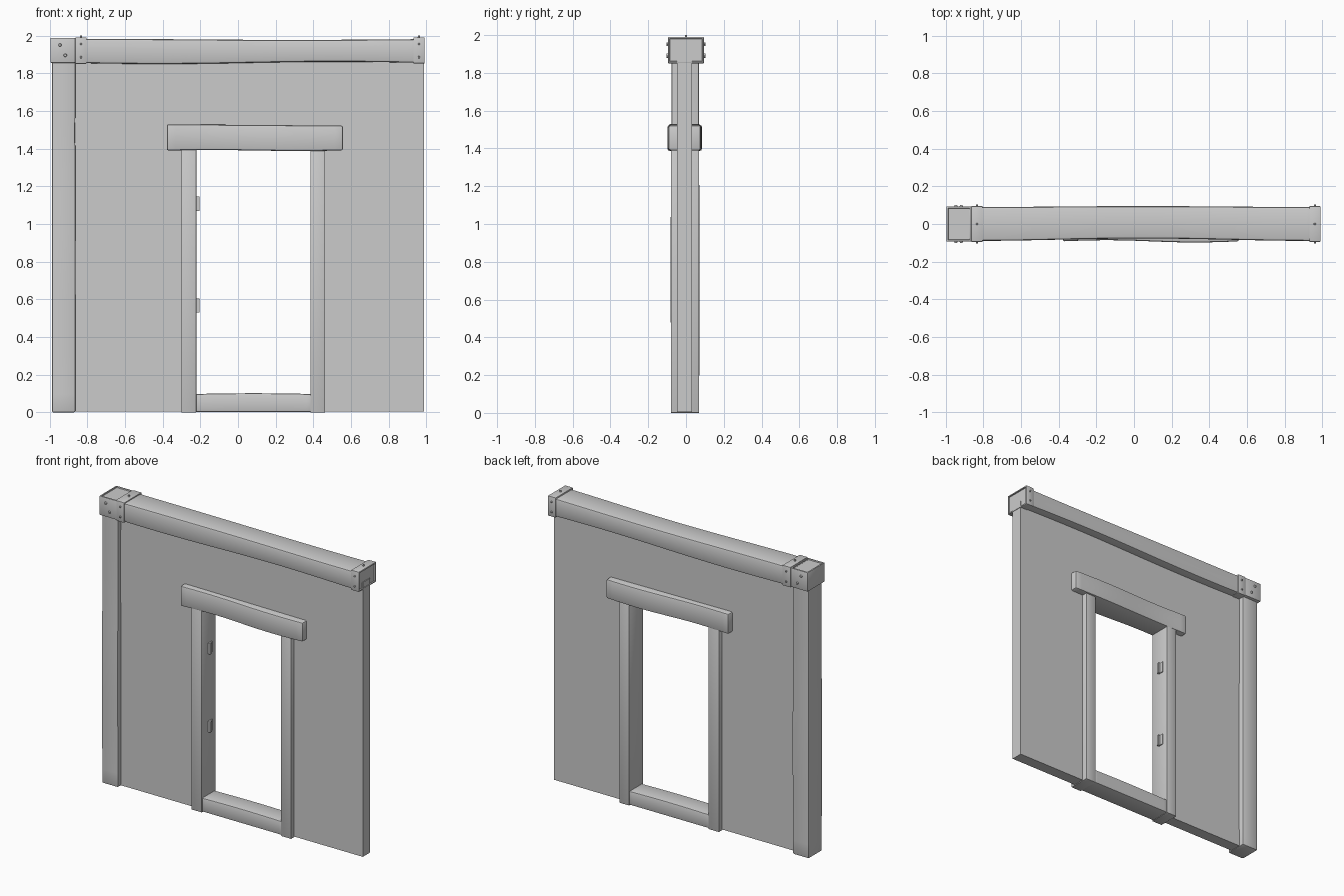
import bpy, bmesh, math
from mathutils import Matrix, Vector

if "Cube" in bpy.data.objects:
    bpy.data.objects.remove(bpy.data.objects["Cube"])

grey = bpy.data.materials.new("plain grey")
grey.use_nodes = True
grey.diffuse_color = (0.6, 0.6, 0.6, 1)
grey.node_tree.nodes["Principled BSDF"].inputs["Base Color"].default_value = (0.6, 0.6, 0.6, 1)


def finish(bm, name, smooth=True):
    bmesh.ops.recalc_face_normals(bm, faces=bm.faces)
    mesh = bpy.data.meshes.new(name)
    bm.to_mesh(mesh)
    bm.free()
    mesh.materials.append(grey)
    obj = bpy.data.objects.new(name, mesh)
    bpy.context.collection.objects.link(obj)
    if smooth:
        bpy.ops.object.select_all(action='DESELECT')
        obj.select_set(True)
        bpy.context.view_layer.objects.active = obj
        bpy.ops.object.shade_smooth_by_angle(angle=math.radians(35))
    return obj


def box_mesh(lo, hi):
    bm = bmesh.new()
    lo, hi = Vector(lo), Vector(hi)
    size = hi - lo
    bmesh.ops.create_cube(bm, size=1, matrix=Matrix.Translation((lo + hi) / 2) @ Matrix.Diagonal((*size, 1)))
    return bm


def timber(name, lo, hi, axis, bevel=0.01, warp=None, cuts=20):
    """Hewn plank: bevelled box, sliced along its length and gently warped."""
    bm = box_mesh(lo, hi)
    bmesh.ops.bevel(bm, geom=bm.edges[:], offset=bevel, segments=2, profile=0.5, affect='EDGES')
    if warp:
        normal = Vector([float(i == axis) for i in range(3)])
        for k in range(1, cuts):
            point = Vector(lo).lerp(Vector(hi), k / cuts)
            bmesh.ops.bisect_plane(bm, geom=bm.verts[:] + bm.edges[:] + bm.faces[:],
                                   plane_co=point, plane_no=normal)
        mid = (Vector(lo) + Vector(hi)) / 2
        for v in bm.verts:
            t = (v.co[axis] - lo[axis]) / (hi[axis] - lo[axis])
            v.co += Vector(warp(t, v.co - mid))
    return finish(bm, name)


def bracket(name, lo, hi, open_dir):
    """Metal sleeve with a rim around its open end."""
    bm = box_mesh(lo, hi)
    bm.normal_update()
    bmesh.ops.bevel(bm, geom=bm.edges[:], offset=0.004, segments=2, profile=0.5, affect='EDGES')
    bm.normal_update()
    end = max(bm.faces, key=lambda f: f.normal.dot(Vector(open_dir)) * f.calc_area())
    bmesh.ops.inset_region(bm, faces=[end], thickness=0.007)
    bmesh.ops.inset_region(bm, faces=[end], thickness=0.002, depth=-0.008)
    return finish(bm, name)


def rivet(name, pos, direction, radius=0.011):
    bm = bmesh.new()
    turn = Vector(direction).to_track_quat('Z', 'Y').to_matrix().to_4x4()
    bmesh.ops.create_cone(bm, cap_ends=True, segments=10, radius1=radius, radius2=radius * 0.6,
                          depth=0.016, matrix=Matrix.Translation(pos) @ turn)
    return finish(bm, name)


# Wall panel: arch-shaped outline around the doorway
bm = bmesh.new()
outline = [(-0.9, 0.005), (-0.26, 0.005), (-0.26, 1.45), (0.42, 1.45),
           (0.42, 0.005), (0.987, 0.005), (0.987, 1.9), (-0.9, 1.9)]
face = bm.faces.new([bm.verts.new((x, -0.047, z)) for x, z in outline])
ext = bmesh.ops.extrude_face_region(bm, geom=[face])
bmesh.ops.translate(bm, vec=(0, 0.08, 0), verts=[g for g in ext['geom'] if isinstance(g, bmesh.types.BMVert)])
finish(bm, "wall_panel", smooth=False)


# Main timbers
def beam_warp(t, d):
    hump = math.sin(math.pi * t) ** 2
    y = 0.013 * hump if d.y < 0 else 0.005 * hump
    z = -0.006 * math.sin(2 * math.pi * t) if d.z < 0 else 0.003 * math.cos(5 * t)
    return (0, y, z)


def post_warp(t, d):
    bulge = 0.006 * math.sin(math.pi * t) ** 2 * math.sin(5 * t)
    return (bulge * 0.4 if d.x > 0 else 0, -bulge if d.y < 0 else bulge * 0.5, 0)


def lintel_warp(t, d):
    wave = 0.006 * math.sin(2 * math.pi * t)
    return (0, wave if d.y < 0 else -wave, -0.007 * t if d.z > 0 else wave * 0.4)


timber("top_beam", (-0.88, -0.09, 1.855), (0.978, 0.09, 1.98), 0, 0.012, beam_warp, 30)
timber("corner_post", (-0.987, -0.078, 0), (-0.863, 0.07, 1.95), 2, 0.009, post_warp)
timber("door_lintel", (-0.378, -0.092, 1.39), (0.557, 0.078, 1.529), 0, 0.01, lintel_warp)
timber("door_sill", (-0.23, -0.074, 0.003), (0.395, 0.066, 0.098), 0, 0.008,
       lambda t, d: (0, 0, 0.004 * math.sin(math.pi * t) * (1 if d.z > 0 else 0)))
for side, x0, x1 in (("right", -0.3, -0.221), ("left", 0.385, 0.462)):
    timber(side + "_door_jamb", (x0, -0.08, 0), (x1, 0.07, 1.41), 2, 0.003)

# Metal sleeves
bracket("corner_bracket", (-0.995, -0.093, 1.855), (-0.864, 0.093, 1.987), (0, 0, 1))
bracket("beam_band", (-0.864, -0.095, 1.85), (-0.803, 0.095, 1.99), (-1, 0, 0))
bracket("end_bracket", (0.93, -0.095, 1.852), (0.99, 0.095, 1.99), (1, 0, 0))

# Rivets on both faces and on top
for y, word in ((-1, "front"), (1, "back")):
    for i, (x, z) in enumerate(((-0.945, 1.95), (-0.917, 1.895))):
        rivet(f"corner_rivet_{word}_{i}", (x, y * 0.094, z), (0, y, 0))
    for x, part in ((-0.833, "band"), (0.96, "end")):
        for z in (1.885, 1.955):
            rivet(f"{part}_rivet_{word}", (x, y * 0.095, z), (0, y, 0), 0.008)
for x in (-0.833, 0.96):
    rivet("top_rivet", (x, 0, 1.992), (0, 0, 1), 0.008)

# Hinge catches on the inner side of the jamb
for name, z in (("lower", 0.53), ("upper", 1.07)):
    finish(box_mesh((-0.225, -0.012, z), (-0.215, 0.03, z + 0.075)), name + "_hinge_plate")
    finish(box_mesh((-0.22, -0.012, z), (-0.204, 0.006, z + 0.075)), name + "_hinge_knuckle")
